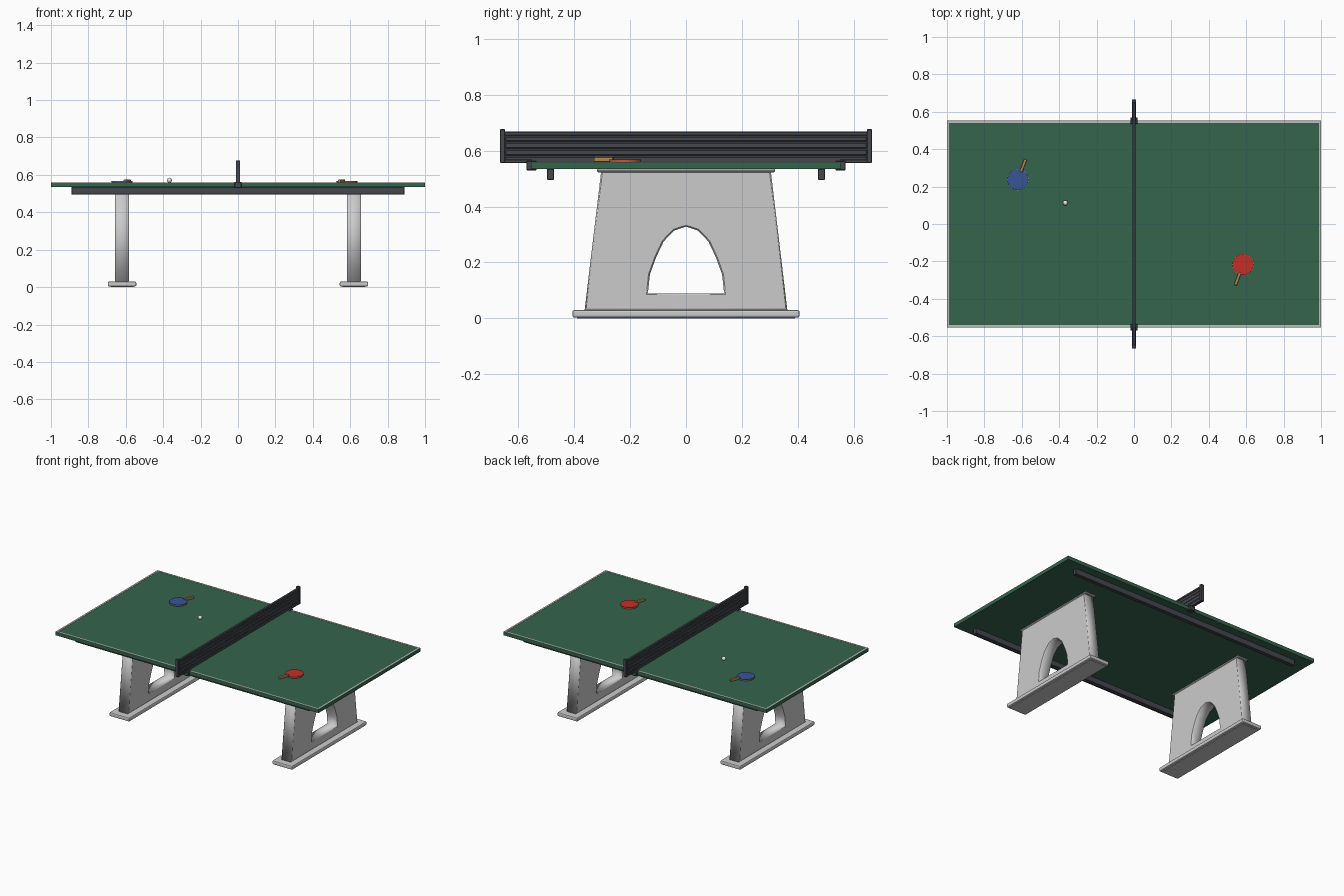
import bpy, bmesh, math
from mathutils import Matrix, Vector

if "Cube" in bpy.data.objects:
    bpy.data.objects.remove(bpy.data.objects["Cube"])


def material(name, rgb):
    m = bpy.data.materials.new(name)
    m.diffuse_color = (*rgb, 1)
    m.use_nodes = True
    m.node_tree.nodes["Principled BSDF"].inputs["Base Color"].default_value = m.diffuse_color
    return m


GREEN = material("table_green", (0.035, 0.13, 0.075))
LINE = material("line_grey", (0.5, 0.52, 0.5))
DARK = material("dark_metal", (0.06, 0.063, 0.075))
WOOD = material("wood", (0.42, 0.24, 0.08))
RED = material("red_rubber", (0.55, 0.03, 0.02))
BLUE = material("blue_rubber", (0.04, 0.09, 0.3))
WHITE = material("ball_white", (0.8, 0.8, 0.76))


def finish(ob, mat=None, bevel=0, segments=1):
    if mat:
        ob.data.materials.append(mat)
    if bevel:
        b = ob.modifiers.new("bevel", 'BEVEL')
        b.width, b.segments = bevel, segments
    return ob


def box(name, lo, hi, mat=None, bevel=0, segments=1):
    lo, hi = Vector(lo), Vector(hi)
    bm = bmesh.new()
    bmesh.ops.create_cube(bm, size=1, matrix=Matrix.Translation((lo + hi) / 2)
                          @ Matrix.Diagonal((*(hi - lo), 1)))
    me = bpy.data.meshes.new(name)
    bm.to_mesh(me)
    bm.free()
    ob = bpy.data.objects.new(name, me)
    bpy.context.collection.objects.link(ob)
    return finish(ob, mat, bevel, segments)


def disc(name, loc, radius, depth, mat):
    bpy.ops.mesh.primitive_cylinder_add(vertices=32, radius=radius, depth=depth, location=loc)
    ob = bpy.context.object
    ob.name = name
    bpy.ops.object.shade_smooth_by_angle(angle=math.radians(35))
    return finish(ob, mat)


def panel(name, x, thickness, loops, bevel):
    # Closed y-z outlines (outer and hole), filled and extruded along x
    cu = bpy.data.curves.new(name, 'CURVE')
    cu.dimensions, cu.fill_mode = '2D', 'BOTH'
    cu.extrude = thickness / 2 - bevel
    cu.bevel_depth, cu.bevel_resolution, cu.offset = bevel, 0, -bevel
    for pts in loops:
        s = cu.splines.new('POLY')
        s.points.add(len(pts) - 1)
        for p, (y, z) in zip(s.points, pts):
            p.co = (y, z, 0, 1)
        s.use_cyclic_u = True
    ob = bpy.data.objects.new(name, cu)
    bpy.context.collection.objects.link(ob)
    ob.rotation_euler = (math.pi / 2, 0, math.pi / 2)
    ob.location.x = x
    bpy.ops.object.select_all(action='DESELECT')
    ob.select_set(True)
    bpy.context.view_layer.objects.active = ob
    bpy.ops.object.convert(target='MESH')
    return bpy.context.object


# Table top with pale border lines
box("table_top", (-1, -0.553, 0.534), (1, 0.553, 0.558), GREEN)
for s, side in ((-1, "a"), (1, "b")):
    y0, y1 = sorted((s * 0.541, s * 0.553))
    x0, x1 = sorted((s * 0.988, s * 1.0))
    box("side_line_" + side, (-1, y0, 0.557), (1, y1, 0.5595), LINE)
    box("end_line_" + side, (x0, -0.541, 0.557), (x1, 0.541, 0.5595), LINE)

# Under-table rails
for s, side in ((-1, "front"), (1, "back")):
    y = s * 0.484
    box(side + "_rail", (-0.89, y - 0.013, 0.495), (0.89, y + 0.013, 0.535), DARK, 0.002)

# Arched legs with feet and caps
outer = [(-0.362, 0.03), (0.362, 0.03), (0.303, 0.526), (-0.303, 0.526)]
half = [(0.136, 0.09), (0.129, 0.157), (0.107, 0.218), (0.08, 0.275), (0.043, 0.314)]
arch = half + [(0, 0.328)] + [(-y, z) for y, z in reversed(half)]
for s, side in ((-1, "left"), (1, "right")):
    x = s * 0.62
    panel(side + "_leg", x, 0.077, [outer, arch], 0.005)
    box(side + "_foot", (x - 0.076, -0.406, 0.003), (x + 0.076, 0.406, 0.03), None, 0.007, 2)
    box(side + "_leg_cap", (x - 0.042, -0.318, 0.522), (x + 0.042, 0.318, 0.535), None, 0.004)
    box(side + "_foot_pad", (x - 0.06, -0.39, 0), (x + 0.06, 0.39, 0.006))

# Net: thin panel, ribs, top tape, posts and clamps
box("net_panel", (-0.004, -0.65, 0.56), (0.004, 0.65, 0.66), DARK)
for i, (z0, z1) in enumerate(((0.557, 0.577), (0.583, 0.602), (0.608, 0.627), (0.633, 0.648))):
    box(f"net_rib_{i}", (-0.0065, -0.645, z0), (0.0065, 0.645, z1), DARK, 0.002)
box("net_tape", (-0.008, -0.655, 0.653), (0.008, 0.655, 0.667), DARK, 0.002)
for s, side in ((-1, "front"), (1, "back")):
    y = s * 0.656
    box(side + "_net_post", (-0.012, y - 0.009, 0.556), (0.012, y + 0.009, 0.676), DARK, 0.002)
    y = s * 0.552
    box(side + "_net_clamp", (-0.02, y - 0.018, 0.529), (0.02, y + 0.018, 0.563), DARK, 0.003)
    y0, y1 = sorted((s * 0.55, s * 0.655))
    box(side + "_net_arm", (-0.01, y0, 0.556), (0.01, y1, 0.568), DARK, 0.002)


# Paddles lying on the table
def paddle(name, x, y, angle, rubber):
    disc(name + "_lower_rubber", (x, y, 0.5595), 0.056, 0.003, rubber)
    disc(name + "_blade", (x, y, 0.563), 0.057, 0.004, WOOD)
    disc(name + "_upper_rubber", (x, y, 0.5665), 0.056, 0.003, rubber)
    h = box(name + "_handle", (0.045, -0.008, 0.559), (0.117, 0.008, 0.576), WOOD, 0.004, 2)
    h.location = (x, y, 0)
    h.rotation_euler.z = angle


paddle("blue_paddle", -0.621, 0.237, math.radians(69), BLUE)
paddle("red_paddle", 0.582, -0.217, math.radians(250), RED)

# Ball
bpy.ops.mesh.primitive_uv_sphere_add(segments=20, ring_count=12, radius=0.0135,
                                     location=(-0.367, 0.113, 0.5715))
ball = bpy.context.object
ball.name = "ball"
bpy.ops.object.shade_smooth()
finish(ball, WHITE)
